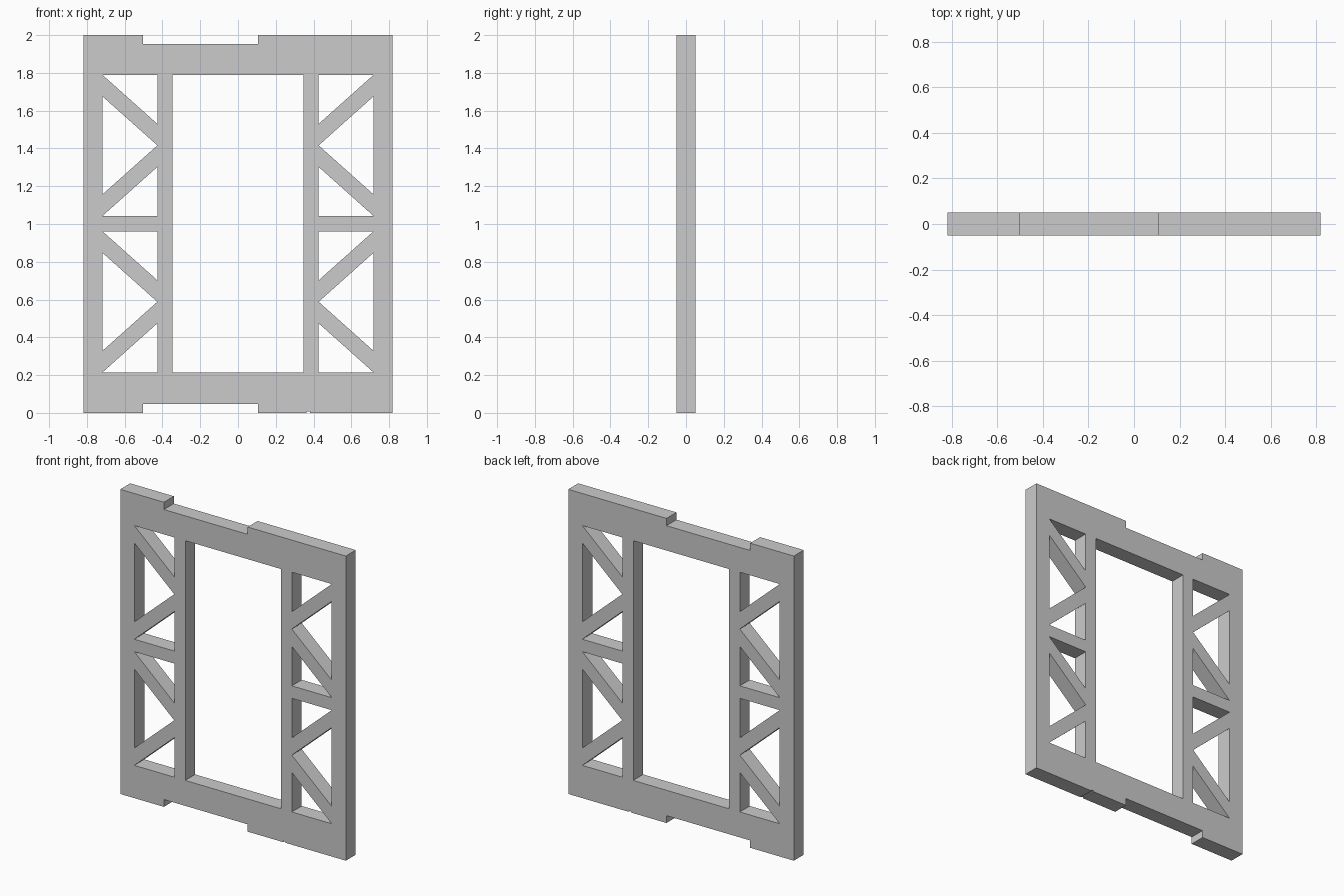
import bpy, bmesh

cube = bpy.data.objects.get("Cube")
if cube:
    bpy.data.objects.remove(cube, do_unlink=True)

HALF_W, HALF_T, HEIGHT = 0.819, 0.0515, 2.0
NOTCH_L, NOTCH_R, NOTCH_D = -0.502, 0.106, 0.048   # wide notch, top and bottom
NICK_X, NICK_W, NICK_D = 0.372, 0.01, 0.007        # tiny nick in the bottom edge
WINDOW_X, POST_X, SIDE_X = 0.347, 0.427, 0.717     # window, inner post, outer rail
BAY, LOWER, UPPER = 0.746, 0.215, 1.043            # truss bay height and bases
TRI, BRACE = 0.259, 0.114                          # triangle rise, brace height

# Outer outline of the panel
outline = [
    (-HALF_W, 0), (NOTCH_L, 0), (NOTCH_L, NOTCH_D), (NOTCH_R, NOTCH_D), (NOTCH_R, 0),
    (NICK_X - NICK_W, 0), (NICK_X - NICK_W, NICK_D),
    (NICK_X + NICK_W, NICK_D), (NICK_X + NICK_W, 0),
    (HALF_W, 0), (HALF_W, HEIGHT),
    (NOTCH_R, HEIGHT), (NOTCH_R, HEIGHT - NOTCH_D),
    (NOTCH_L, HEIGHT - NOTCH_D), (NOTCH_L, HEIGHT), (-HALF_W, HEIGHT),
]

# Central window
top = UPPER + BAY
loops = [outline, [(-WINDOW_X, LOWER), (WINDOW_X, LOWER), (WINDOW_X, top), (-WINDOW_X, top)]]

# Triangular truss openings, mirrored left and right, in two bays
for side in (-1, 1):
    inner, outer = side * POST_X, side * SIDE_X
    for z in (LOWER, UPPER):
        mid = z + BAY / 2
        loops += [
            [(inner, z), (outer, z), (inner, z + TRI)],
            [(outer, mid - TRI), (outer, mid + TRI), (inner, mid)],
            [(inner, z + BAY), (outer, z + BAY), (inner, z + BAY - TRI)],
        ]

# Fill the outline around its openings and give it thickness
bm = bmesh.new()
edges = []
for loop in loops:
    verts = [bm.verts.new((x, -HALF_T, z)) for x, z in loop]
    edges += [bm.edges.new((a, b)) for a, b in zip(verts, verts[1:] + verts[:1])]
bmesh.ops.triangle_fill(bm, use_beauty=True, use_dissolve=False, edges=edges, normal=(0, -1, 0))
result = bmesh.ops.extrude_face_region(bm, geom=bm.faces[:], use_keep_orig=True)
back = [g for g in result["geom"] if isinstance(g, bmesh.types.BMVert)]
bmesh.ops.translate(bm, verts=back, vec=(0, 2 * HALF_T, 0))
bmesh.ops.recalc_face_normals(bm, faces=bm.faces[:])

mesh = bpy.data.meshes.new("truss_panel")
bm.to_mesh(mesh)
bm.free()
panel = bpy.data.objects.new("truss_panel", mesh)
bpy.context.collection.objects.link(panel)

# Plain grey finish
grey = bpy.data.materials.new("plain grey")
grey.use_nodes = True
colour = (0.6, 0.6, 0.6, 1)
grey.diffuse_color = colour
grey.node_tree.nodes["Principled BSDF"].inputs["Base Color"].default_value = colour
mesh.materials.append(grey)
